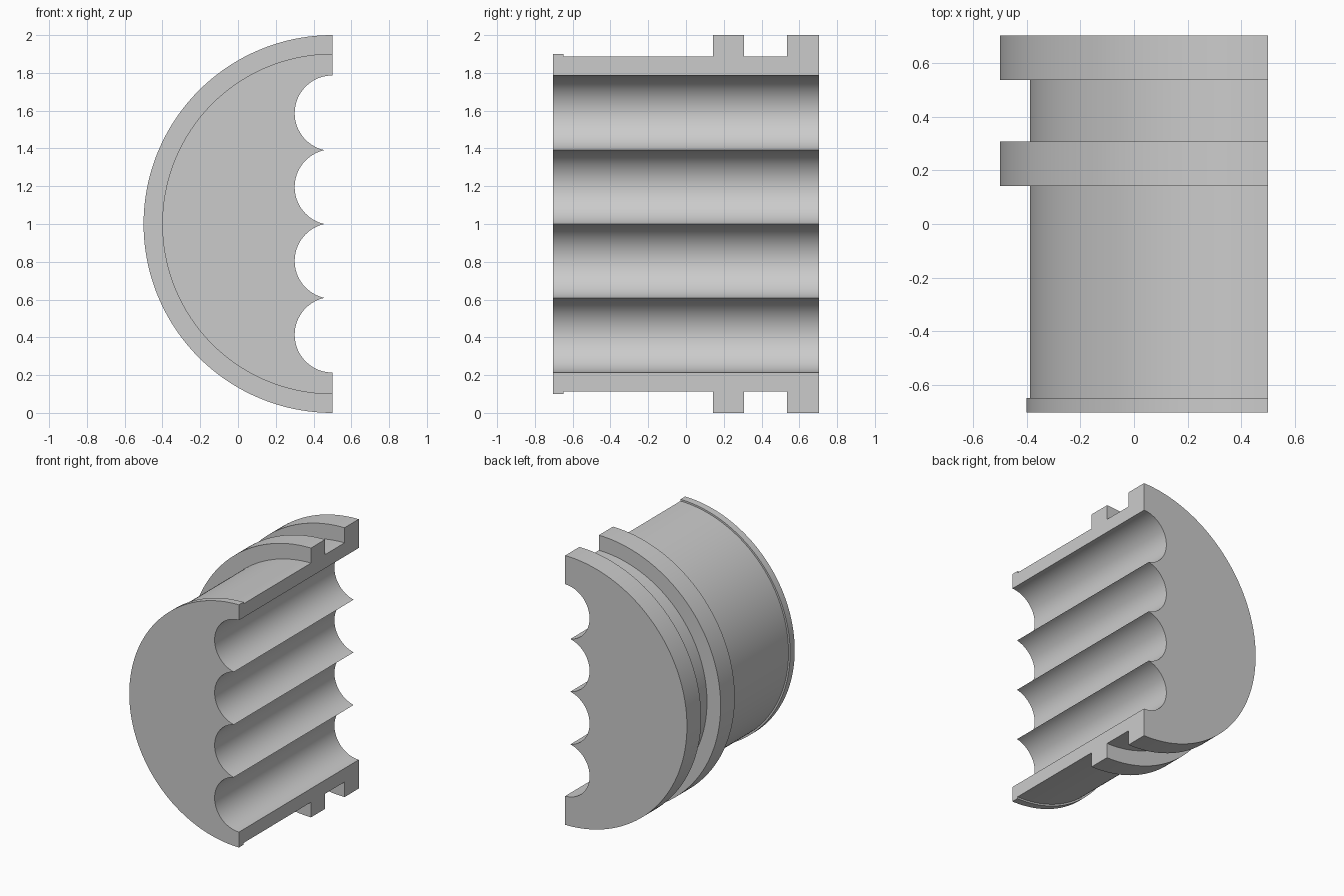
import bpy
import bmesh
from math import sin, cos, pi, acos

if "Cube" in bpy.data.objects:
    bpy.data.objects.remove(bpy.data.objects["Cube"], do_unlink=True)

CUT_X, MID_Z, HALF_LEN = 0.5, 1.0, 0.703
BORE_R, BORE_STEP = 0.2, 0.391
ARC_STEPS, BORE_STEPS = 96, 32

# Lathe profile along y: front lip, body, middle flange, groove, rear flange
sections = [(-HALF_LEN, -0.649, 0.901), (-0.649, 0.142, 0.888),
            (0.142, 0.308, 1.0), (0.308, 0.536, 0.888), (0.536, HALF_LEN, 1.0)]
profile = [(y, r) for y0, y1, r in sections for y in (y0, y1)]


def scallop_outline():
    """Four round bores meeting in cusps, from top to bottom as (x, z)."""
    points = []
    meet = acos(BORE_STEP / 2 / BORE_R)
    for i in range(4):
        zc = MID_Z + (1.5 - i) * BORE_STEP
        start = 0 if i == 0 else meet
        end = pi if i == 3 else pi - meet
        for k in range(BORE_STEPS + 1):
            if i and k == 0:
                continue  # cusp shared with the previous bore
            a = start + (end - start) * k / BORE_STEPS
            points.append((CUT_X - BORE_R * sin(a), zc + BORE_R * cos(a)))
    return points


bm = bmesh.new()

# Outer half lathe, from the top edge round to the bottom edge
rings = []
for i in range(ARC_STEPS + 1):
    a = pi * i / ARC_STEPS
    rings.append([bm.verts.new((CUT_X - r * sin(a), y, MID_Z + r * cos(a)))
                  for y, r in profile])
for a, b in zip(rings, rings[1:]):
    for j in range(len(profile) - 1):
        bm.faces.new((a[j], a[j + 1], b[j + 1], b[j]))

# Bore walls
outline = scallop_outline()
front = [bm.verts.new((x, -HALF_LEN, z)) for x, z in outline]
back = [bm.verts.new((x, HALF_LEN, z)) for x, z in outline]
for i in range(len(outline) - 1):
    bm.faces.new((front[i], front[i + 1], back[i + 1], back[i]))

# Flat cut faces above and below the bores, then the two end faces
for ring, k in ((rings[0], 0), (rings[-1], -1)):
    bm.faces.new(ring + [back[k], front[k]])
for column, edge in ((0, front), (-1, back)):
    bm.faces.new([ring[column] for ring in rings] + edge[::-1])

bmesh.ops.recalc_face_normals(bm, faces=bm.faces)
mesh = bpy.data.meshes.new("half_bored_plug")
bm.to_mesh(mesh)
bm.free()
plug = bpy.data.objects.new("half_bored_plug", mesh)
bpy.context.collection.objects.link(plug)

# Single grey material
grey = bpy.data.materials.new("light_grey")
grey.use_nodes = True
colour = (0.6, 0.6, 0.6, 1)
grey.diffuse_color = colour
grey.node_tree.nodes["Principled BSDF"].inputs["Base Color"].default_value = colour
mesh.materials.append(grey)

bpy.ops.object.select_all(action="DESELECT")
plug.select_set(True)
bpy.context.view_layer.objects.active = plug
bpy.ops.object.shade_smooth_by_angle(angle=pi / 6)
